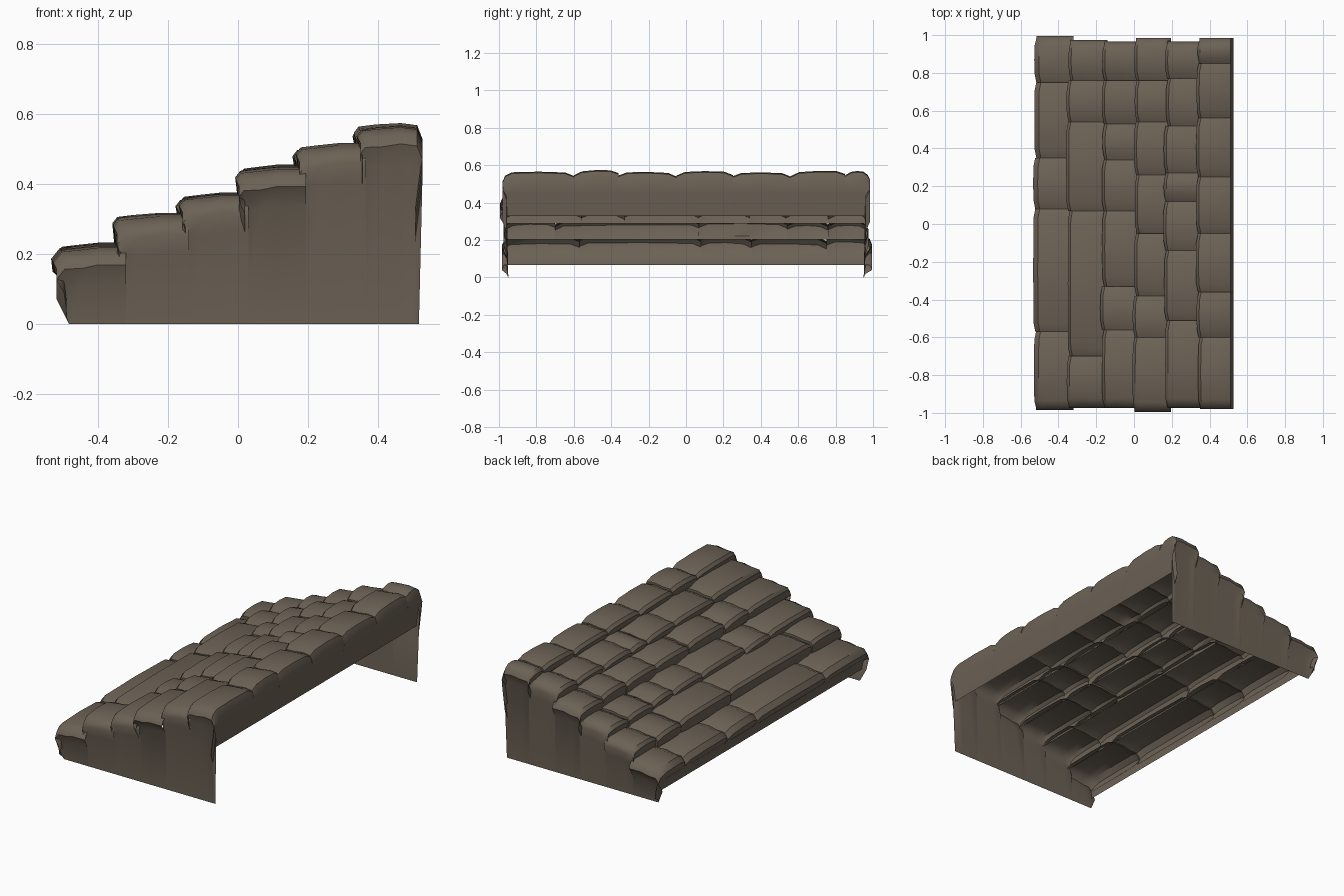
import bpy, math, random

if "Cube" in bpy.data.objects:
    bpy.data.objects.remove(bpy.data.objects["Cube"])

random.seed(7)

# One weathered stone colour
stone = bpy.data.materials.new("brown grey stone")
stone.diffuse_color = (0.150, 0.122, 0.092, 1)
stone.use_nodes = True
stone.node_tree.nodes["Principled BSDF"].inputs["Base Color"].default_value = stone.diffuse_color

# Each course: riser x, tread x end, top height, y positions of the joints
COURSES = [
    (-0.515, -0.35, 0.215, [-0.98, -0.57, 0.08, 0.35, 0.75, 0.99]),
    (-0.35, -0.17, 0.30, [-0.97, -0.70, 0.07, 0.54, 0.76, 0.97]),
    (-0.17, 0.0, 0.36, [-0.97, -0.56, -0.33, 0.07, 0.34, 0.53, 0.76, 0.96]),
    (0.0, 0.165, 0.437, [-0.99, -0.60, -0.38, -0.05, 0.26, 0.54, 0.76, 0.98]),
    (0.165, 0.335, 0.497, [-0.97, -0.51, -0.14, 0.12, 0.27, 0.52, 0.77, 0.96]),
    (0.335, 0.515, 0.558, [-0.975, -0.60, -0.36, -0.05, 0.25, 0.56, 0.85, 0.98]),
]


def course_profile(k, dx, dz, sink):
    """Cross-section of one stone from the riser foot over the tread (x, z)."""
    x0, x1, top, _ = COURSES[k]
    t = top + dz - sink
    x = x0 + dx + sink * 0.5
    if k == 0:      # low edge: lip and short skirt
        pts = [(-0.49, 0.068), (-0.497, 0.12), (x - 0.008, 0.15), (x - 0.012, t - 0.03)]
    else:           # riser tucked behind the lower stone
        foot = COURSES[k - 1][2] - 0.012
        pts = [(x0 + 0.02, foot), (x + 0.004, foot + 0.02), (x - 0.002, t - 0.018)]
    pts += [(x + 0.012, t), (x + 0.06, t + 0.006 - sink * 0.2)]
    if k == 5:      # high edge: rounded top and hanging back wall
        pts += [(0.465, t + 0.01), (0.512, t + 0.004), (0.527, t - 0.035), (0.522, 0.45), (0.507, 0.33)]
    else:
        pts += [(x1 - 0.05, t + 0.012), (x1 + 0.03, t + 0.012)]
    return pts


def build_course(k):
    joints = COURSES[k][3]
    rows = []
    last = len(joints) - 2
    for s in range(last + 1):
        y0, y1 = joints[s], joints[s + 1]
        dx = random.uniform(-0.008, 0.008)
        dz = random.uniform(-0.006, 0.008)
        tilt = random.uniform(-0.006, 0.006)
        m = min(0.045, (y1 - y0) * 0.25)
        stations = [(y0, 0.022), (y0 + m, 0.004), ((y0 + y1) / 2, 0.0), (y1 - m, 0.004), (y1, 0.022)]
        for i, (y, sink) in enumerate(stations):
            tl = tilt * (i - 2) / 2
            row = [(x, y, z) for x, z in course_profile(k, dx, dz + tl, sink)]
            # end walls: rounded stone end, then a plain wall to the ground
            edge = -1 if (s == 0 and i == 0) else 1 if (s == last and i == 4) else 0
            extra = []
            if edge:
                ye = abs(y)
                extra = [
                    [(px, edge * (ye + 0.005), max(pz - 0.03, 0.04)) for px, _, pz in row],
                    [(px, edge * 0.96, max(pz - 0.085, 0.02)) for px, _, pz in row],
                    [(max(-0.483, min(px, 0.517)), edge * 0.95, 0.0) for px, _, pz in row],
                ]
                row = [(px, edge * (ye - 0.008), pz) for px, _, pz in row]
            rows += extra[::-1] + [row] if edge < 0 else [row] + extra

    n = len(rows[0])
    verts = [p for r in rows for p in r]
    faces = [(r * n + i, r * n + i + 1, (r + 1) * n + i + 1, (r + 1) * n + i)
             for r in range(len(rows) - 1) for i in range(n - 1)]
    me = bpy.data.meshes.new(f"stone_course_{k + 1}")
    me.from_pydata(verts, [], faces)
    me.validate()
    me.materials.append(stone)
    me.shade_smooth()
    me.set_sharp_from_angle(angle=math.radians(42))
    ob = bpy.data.objects.new(me.name, me)
    bpy.context.collection.objects.link(ob)


for k in range(len(COURSES)):
    build_course(k)
